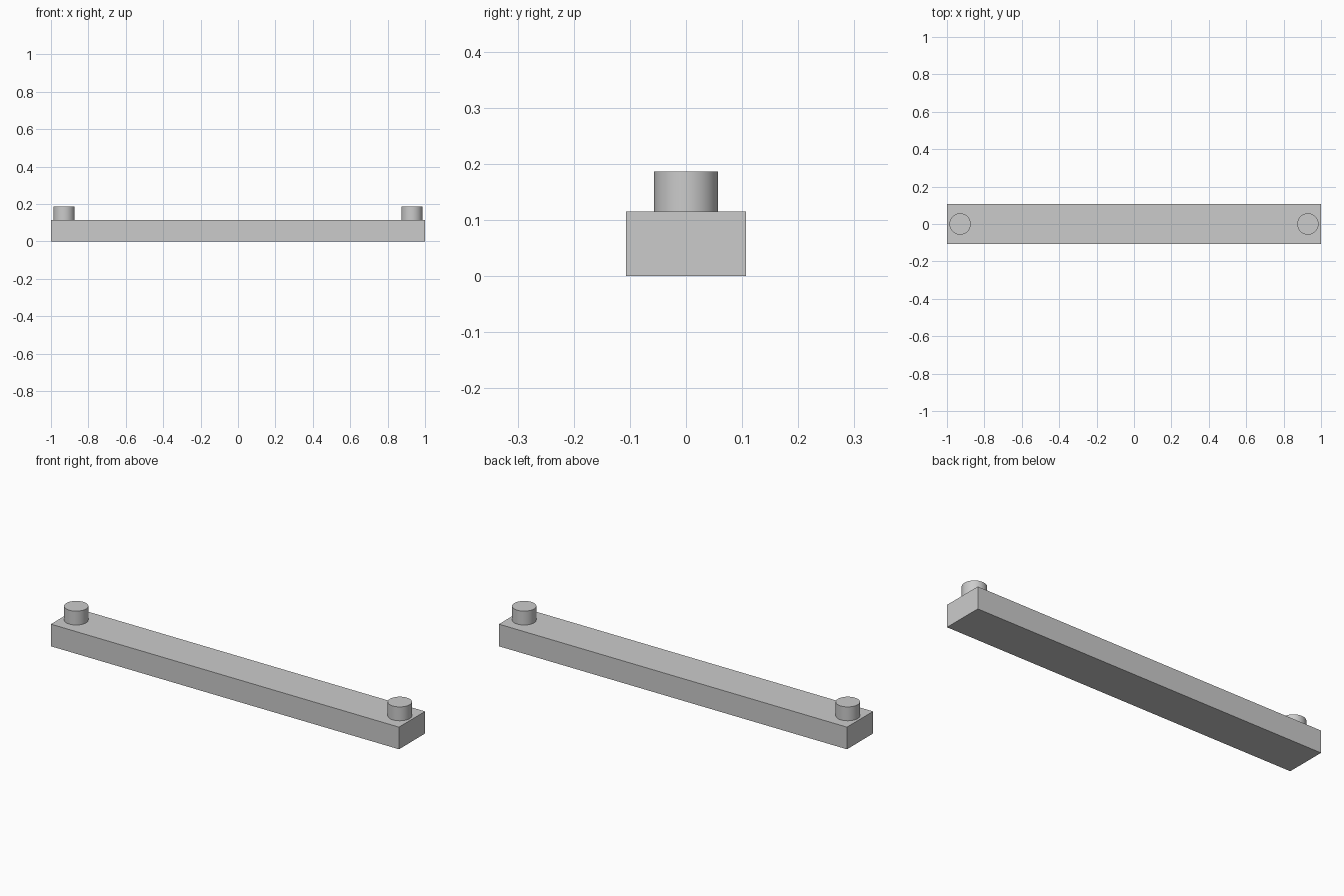
import bpy
import math

# Remove the default cube
cube = bpy.data.objects.get("Cube")
if cube:
    bpy.data.objects.remove(cube, do_unlink=True)

LENGTH, WIDTH, HEIGHT = 2.0, 0.214, 0.115
PEG_RADIUS, PEG_TOP, PEG_X = 0.057, 0.187, 0.93

# Single grey material
grey = bpy.data.materials.new("light grey")
grey.use_nodes = True
colour = (0.6, 0.6, 0.6, 1.0)
grey.diffuse_color = colour
grey.node_tree.nodes["Principled BSDF"].inputs["Base Color"].default_value = colour


def finish(name):
    """Name the active object and give it the material."""
    obj = bpy.context.object
    obj.name = obj.data.name = name
    bpy.ops.object.transform_apply(location=False, rotation=False, scale=True)
    obj.data.materials.append(grey)
    return obj


# Long rectangular bar
bpy.ops.mesh.primitive_cube_add(size=1, location=(0, 0, HEIGHT / 2))
bpy.context.object.scale = (LENGTH, WIDTH, HEIGHT)
finish("bar")

# Round peg standing on each end
for side, name in ((-1, "right_peg"), (1, "left_peg")):
    bpy.ops.mesh.primitive_cylinder_add(
        vertices=48, radius=PEG_RADIUS, depth=PEG_TOP - HEIGHT,
        location=(side * PEG_X, 0, (PEG_TOP + HEIGHT) / 2))
    finish(name)
    bpy.ops.object.shade_smooth_by_angle(angle=math.radians(30))
